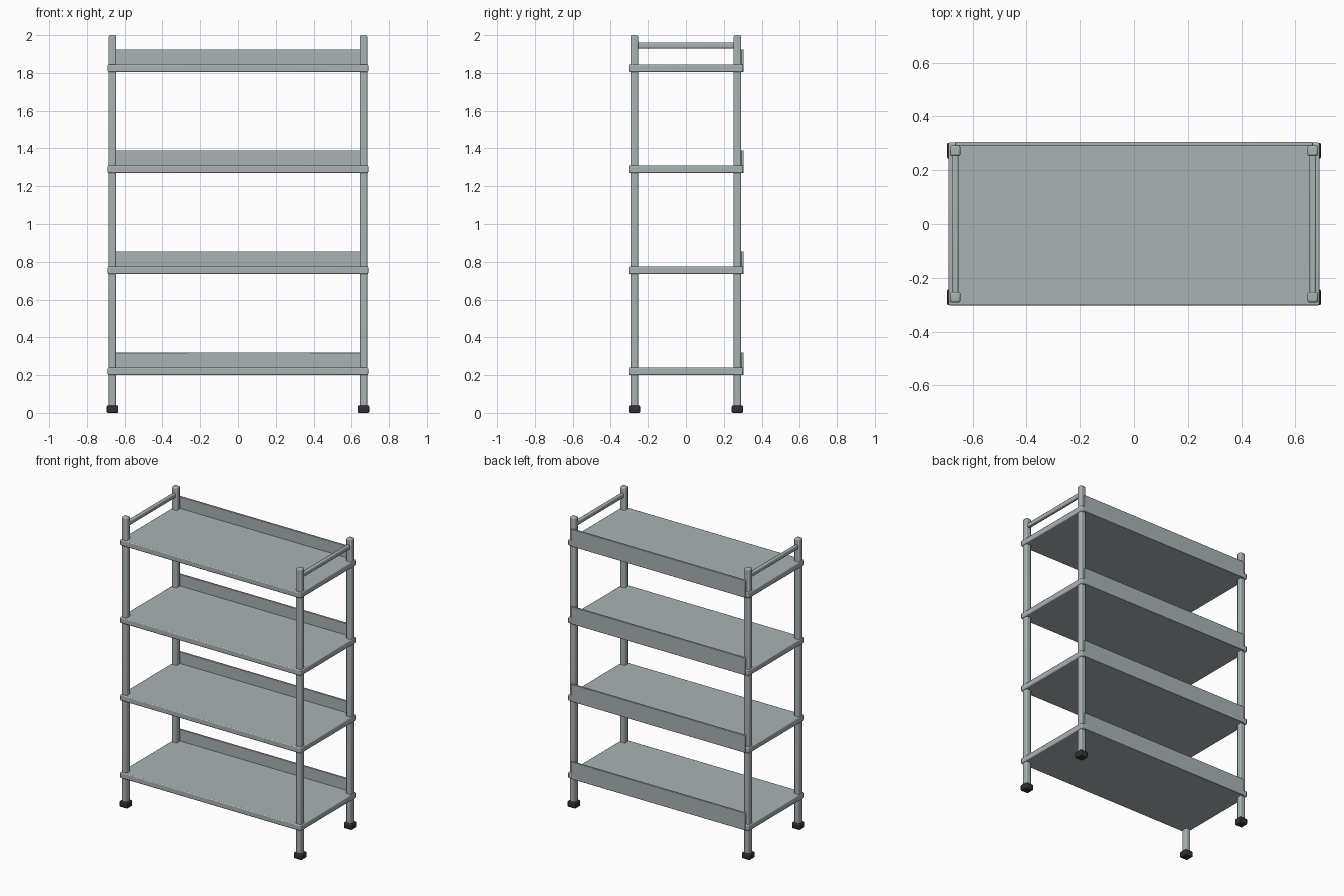
import bpy

if "Cube" in bpy.data.objects:
    bpy.data.objects.remove(bpy.data.objects["Cube"])


def material(name, rgb):
    m = bpy.data.materials.new(name)
    m.diffuse_color = (*rgb, 1)
    m.use_nodes = True
    m.node_tree.nodes["Principled BSDF"].inputs["Base Color"].default_value = m.diffuse_color
    return m


STEEL = material("steel", (0.40, 0.45, 0.46))
RUBBER = material("rubber", (0.03, 0.03, 0.035))


def box(name, centre, size, bevel, mat=STEEL, segments=2):
    """Bevelled box given by centre and full size."""
    bpy.ops.mesh.primitive_cube_add(size=1, location=centre)
    ob = bpy.context.object
    ob.name = name
    ob.scale = size
    bpy.ops.object.transform_apply(location=False, rotation=False, scale=True)
    mod = ob.modifiers.new("bevel", 'BEVEL')
    mod.width = bevel
    mod.segments = segments
    ob.data.materials.append(mat)
    bpy.ops.object.shade_smooth_by_angle()
    return ob


PX, PY = 0.665, 0.272   # post positions

# Corner posts with rubber feet
for sx, side in ((-1, "left"), (1, "right")):
    for sy, end in ((-1, "front"), (1, "back")):
        box(f"{end}_{side}_post", (sx * PX, sy * PY, 1.01), (0.04, 0.04, 1.98), 0.008)
        box(f"{end}_{side}_foot", (sx * PX, sy * PY, 0.02), (0.06, 0.06, 0.04), 0.006, RUBBER)
    # Side rail joining the post tops
    box(f"{side}_top_rail", (sx * PX, 0, 1.945), (0.024, 2 * PY, 0.03), 0.006)

# Evenly spaced shelves, each with a back lip
for i in range(4):
    z = 0.22 + i * 0.535
    box(f"shelf_{i + 1}", (0, 0, z), (1.38, 0.606, 0.04), 0.006)
    box(f"back_lip_{i + 1}", (0, 0.298, z + 0.04), (2 * PX, 0.014, 0.12), 0.003)
